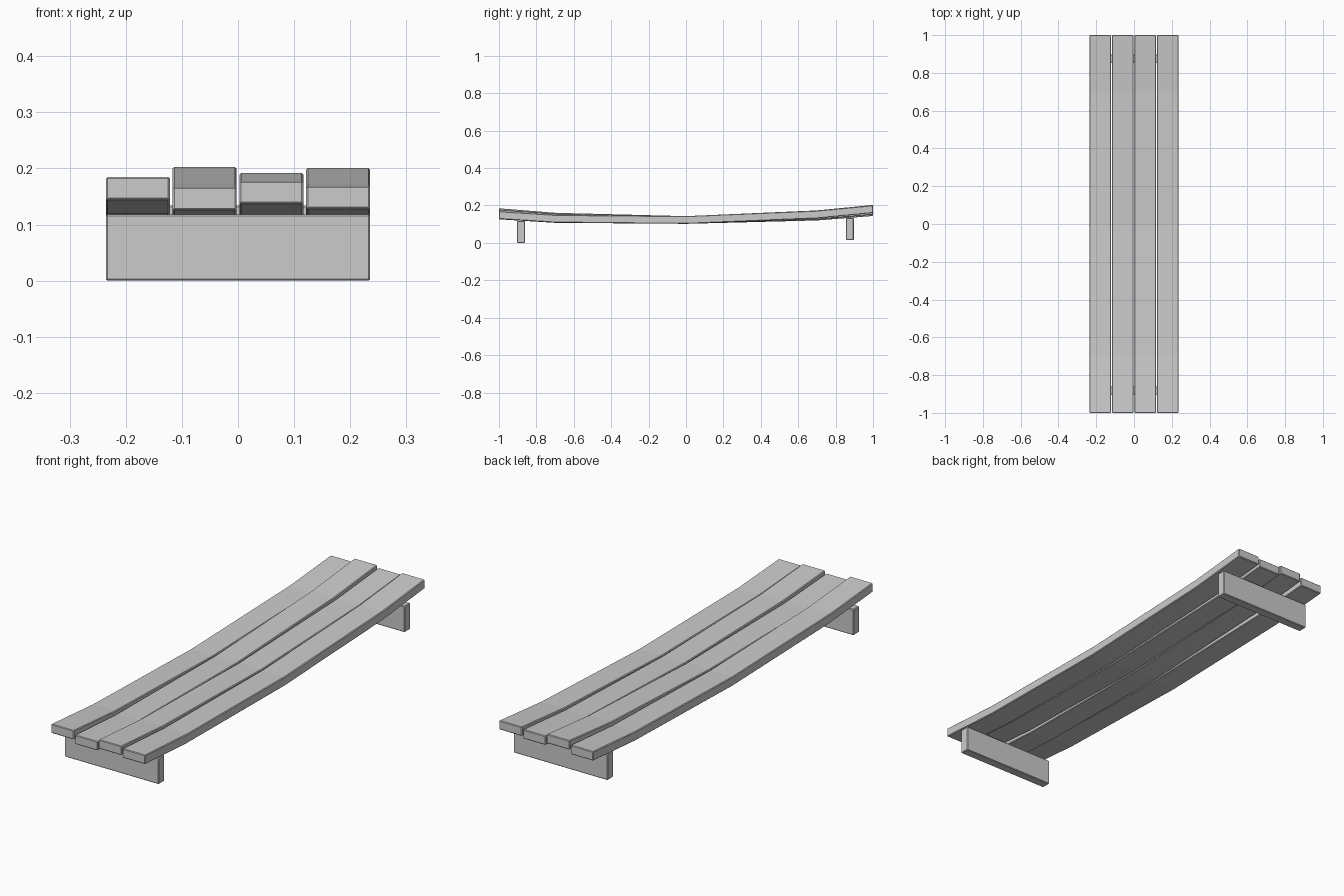
import bpy, bmesh

if "Cube" in bpy.data.objects:
    bpy.data.objects.remove(bpy.data.objects["Cube"])

BEVEL = 0.003
THICK = 0.041
STATIONS = [(-1.0, 0.185), (-0.7, 0.161), (0.0, 0.143), (0.7, 0.161), (1.0, 0.185)]


def loft_boxes(name, x0, x1, sections):
    """Box swept along y through (y, bottom, top) sections, with small bevels."""
    bm = bmesh.new()
    rings = [[bm.verts.new(p) for p in ((x0, y, b), (x1, y, b), (x1, y, t), (x0, y, t))]
             for y, b, t in sections]
    for r, s in zip(rings, rings[1:]):
        for i in range(4):
            j = (i + 1) % 4
            bm.faces.new((r[i], r[j], s[j], s[i]))
    bm.faces.new(rings[0][::-1])
    bm.faces.new(rings[-1])
    bmesh.ops.recalc_face_normals(bm, faces=bm.faces)
    mesh = bpy.data.meshes.new(name)
    bm.to_mesh(mesh)
    bm.free()
    obj = bpy.data.objects.new(name, mesh)
    bpy.context.collection.objects.link(obj)
    mod = obj.modifiers.new("edge_bevel", 'BEVEL')
    mod.width = BEVEL
    mod.segments = 1
    mod.limit_method = 'ANGLE'
    return obj


# Four sagging planks, each tipped by a slightly different amount
for i, tilt in enumerate((0.0, 0.018, 0.007, 0.016)):
    x = -0.2355 + i * 0.119
    loft_boxes(f"plank_{i + 1}", x, x + 0.114,
               [(y, z + tilt * y - THICK, z + tilt * y) for y, z in STATIONS])

# Cross supports under each end
for name, y, z in (("front_support", -0.882, 0.0), ("back_support", 0.876, 0.016)):
    loft_boxes(name, -0.2355, 0.2355, [(y - 0.021, z, z + 0.118), (y + 0.021, z, z + 0.118)])
